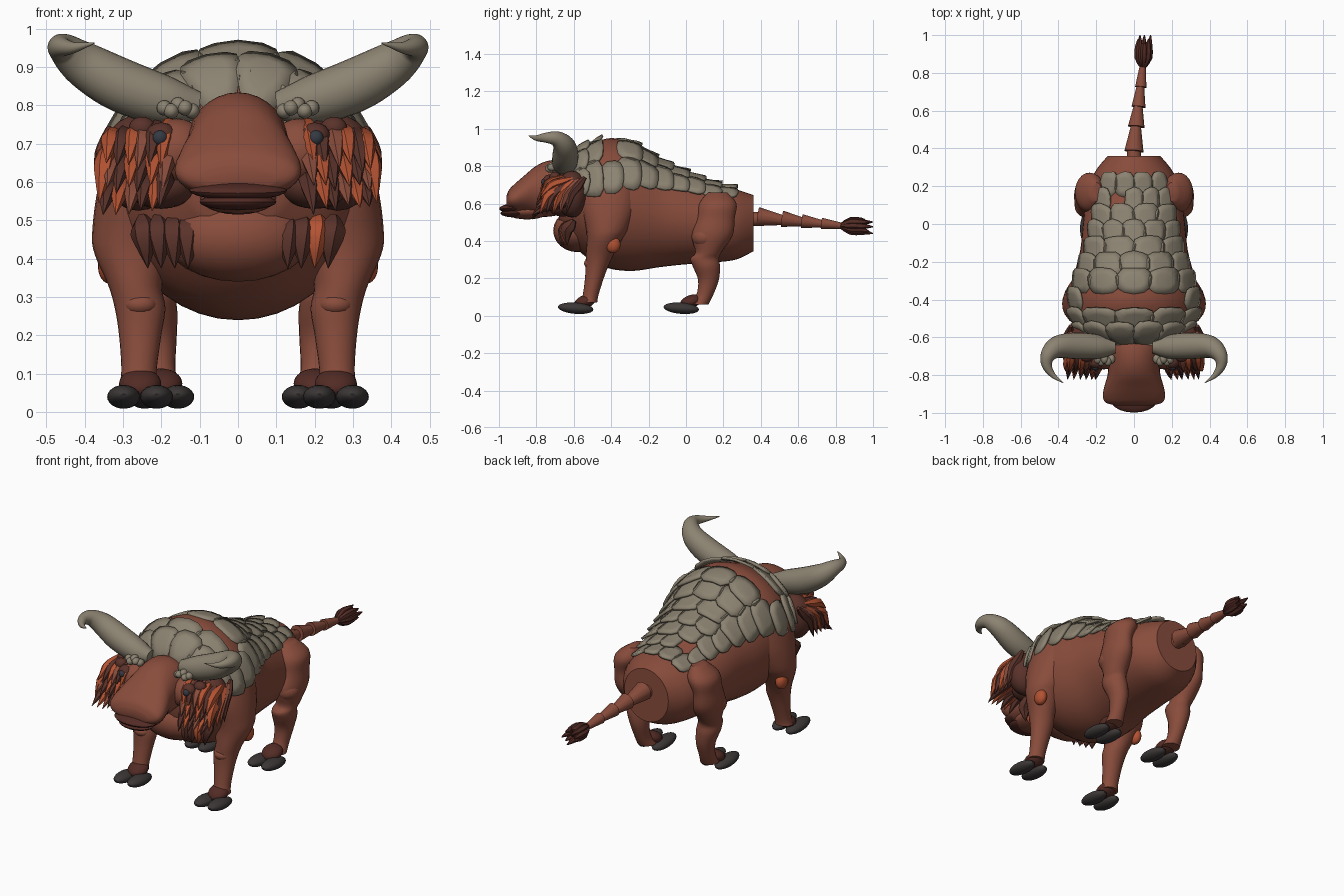
import bpy, bmesh, math, random
from mathutils import Vector, Matrix

random.seed(4)
cube = bpy.data.objects.get("Cube")
if cube:
    bpy.data.objects.remove(cube)


def material(name, rgb):
    m = bpy.data.materials.new(name)
    m.use_nodes = True
    m.diffuse_color = (*rgb, 1)
    m.node_tree.nodes["Principled BSDF"].inputs["Base Color"].default_value = (*rgb, 1)
    return m


HIDE = material("red brown hide", (.25, .073, .045))
DARK = material("dark brown hair", (.10, .032, .023))
ORANGE = material("orange hair", (.45, .085, .032))
HORN = material("grey tan horn", (.26, .225, .165))
HOOF = material("charcoal hoof", (.045, .038, .038))
EYE = material("slate eye", (.035, .042, .055))
MAROON = material("dark maroon", (.085, .024, .018))


def finish(name, bm, mat, mirror=False, angle=40):
    bmesh.ops.recalc_face_normals(bm, faces=bm.faces)
    me = bpy.data.meshes.new(name)
    bm.to_mesh(me)
    bm.free()
    ob = bpy.data.objects.new(name, me)
    bpy.context.collection.objects.link(ob)
    me.materials.append(mat)
    if mirror:
        ob.modifiers.new("Mirror", 'MIRROR').use_mirror_merge = False
    bpy.ops.object.select_all(action='DESELECT')
    ob.select_set(True)
    bpy.context.view_layer.objects.active = ob
    bpy.ops.object.shade_smooth_by_angle(angle=math.radians(angle))
    return ob


def skin(bm, rings):
    # Bridge rings of points and cap both ends
    vs = [[bm.verts.new(p) for p in r] for r in rings]
    n = len(vs[0])
    for a, b in zip(vs, vs[1:]):
        for i in range(n):
            bm.faces.new((a[i], a[(i + 1) % n], b[(i + 1) % n], b[i]))
    bm.faces.new(vs[0])
    bm.faces.new(vs[-1])


def spline(rows, i, t):
    # Catmull-Rom between row i and row i + 1
    p = [Vector(rows[max(0, min(len(rows) - 1, i + k))]) for k in (-1, 0, 1, 2)]
    return .5 * (2 * p[1] + (p[2] - p[0]) * t + (2 * p[0] - 5 * p[1] + 4 * p[2] - p[3]) * t * t
                 + (3 * p[1] - p[0] - 3 * p[2] + p[3]) * t ** 3)


def refine(rows, steps=4):
    out = [spline(rows, i, k / steps) for i in range(len(rows) - 1) for k in range(steps)]
    return out + [Vector(rows[-1])]


def loft(name, rows, axis, mat, mirror=False, sides=32):
    # Elliptical sections: (position on axis, x, other coordinate, x radius, other radius)
    bm, rings = bmesh.new(), []
    for a, cx, co, rx, ro in refine(rows):
        ring = []
        for k in range(sides):
            q = math.tau * k / sides
            x, o = cx + rx * math.sin(q), co + ro * math.cos(q)
            ring.append((x, a, o) if axis == 'y' else (x, o, a))
        rings.append(ring)
    skin(bm, rings)
    return finish(name, bm, mat, mirror)


def tube(bm, path, radii, sides=8, steps=3):
    rows = refine([(*p, r) for p, r in zip(path, radii)], steps) if steps > 1 else \
        [Vector((*p, r)) for p, r in zip(path, radii)]
    pts, rings, u = [r.xyz for r in rows], [], None
    for i, row in enumerate(rows):
        d = (pts[min(i + 1, len(pts) - 1)] - pts[max(i - 1, 0)]).normalized()
        u = (u - d * u.dot(d)).normalized() if u else d.orthogonal().normalized()
        v = d.cross(u)
        rings.append([pts[i] + max(row.w, .001) * (u * math.cos(q) + v * math.sin(q))
                      for q in (math.tau * k / sides for k in range(sides))])
    skin(bm, rings)


def blob(bm, c, r, tilt=0):
    m = Matrix.Translation(c) @ Matrix.Rotation(tilt, 4, 'X') @ Matrix.Diagonal((*r, 1))
    bmesh.ops.create_uvsphere(bm, u_segments=20, v_segments=12, radius=1, matrix=m)


def blobs(name, items, mat, mirror=False):
    bm = bmesh.new()
    for it in items:
        blob(bm, *it)
    return finish(name, bm, mat, mirror)


# Barrel body with a high shoulder hump and a flat rump
BODY = [(-.68, 0, .61, .13, .12), (-.6, 0, .625, .26, .25), (-.5, 0, .605, .325, .315),
        (-.4, 0, .6, .34, .35), (-.28, 0, .58, .32, .34), (-.14, 0, .545, .285, .285),
        (0, 0, .52, .27, .245), (.15, 0, .495, .25, .21), (.27, 0, .488, .21, .187),
        (.36, 0, .495, .14, .15)]
loft("body", BODY, 'y', HIDE, sides=40)
blobs("chest", [((0, -.58, .455), (.19, .13, .115))], HIDE)


def on_back(y, q, lift):
    y = max(-.67, min(.35, y))
    i = max(k for k in range(len(BODY) - 1) if BODY[k][0] <= y)
    t = (y - BODY[i][0]) / (BODY[i + 1][0] - BODY[i][0])
    _, _, zc, rx, rz = spline(BODY, i, t)
    return Vector(((rx + lift) * math.sin(q), y, zc + (rz + lift) * math.cos(q)))


# Overlapping armour plates laid over the back
bm = bmesh.new()


def plate(y, q, length, width):
    rings = []
    for f in (.5, 1):
        ring = []
        for k in range(14):
            a = math.tau * k / 14
            c, s = math.cos(a), math.sin(a)
            wob = f * random.uniform(.93, 1.07)
            dy = wob * length * math.copysign(abs(c) ** .8, c)
            dq = wob * width * math.copysign(abs(s) ** .7, s)
            lift = .010 + .014 * dy / length
            ring.append(bm.verts.new(on_back(y + dy, q + dq, lift)))
        rings.append(ring)
    bm.faces.new(rings[0])
    for k in range(14):
        j = (k + 1) % 14
        bm.faces.new((rings[0][k], rings[1][k], rings[1][j], rings[0][j]))


ROWS = [.21, .125, .04, -.045, -.13, -.215, -.3, -.4, -.51, -.585]
for r, y in enumerate(ROWS):
    reach = math.radians(46 + 38 * max(0, min(1, (.2 - y) / .65)) ** 1.3)
    n = 4 + r % 2 + (1 if y < -.25 else 0)
    for k in range(n):
        q = reach * ((2 * k + 1) / n - 1)
        bare = (y == -.4 and abs(q) < .8) or (r == 6 and .6 < abs(q) < 1) or (r == 1 and k == 1)
        if not bare:
            plate(y, q, .068, reach / n * 1.12)
plates = finish("back_plates", bm, HORN, angle=50)
sol = plates.modifiers.new("Thickness", 'SOLIDIFY')
sol.thickness, sol.offset = .014, 0

# Legs
loft("front_leg", [(.07, .26, -.52, .05, .045), (.11, .258, -.51, .046, .042), (.2, .255, -.49, .055, .05),
                   (.27, .255, -.475, .066, .062), (.33, .268, -.46, .07, .075), (.41, .275, -.435, .098, .095),
                   (.47, .275, -.42, .105, .115), (.6, .262, -.41, .1, .145), (.75, .24, -.4, .075, .12),
                   (.8, .22, -.4, .02, .04)], 'z', HIDE, True, 24)
loft("hind_leg", [(.06, .2, .07, .05, .05), (.11, .205, .1, .042, .045), (.19, .21, .12, .05, .055),
                  (.26, .22, .11, .062, .072), (.305, .225, .1, .06, .077), (.34, .235, .12, .06, .07),
                  (.43, .245, .14, .072, .11), (.52, .25, .16, .062, .1), (.6, .23, .17, .075, .1),
                  (.66, .2, .17, .03, .05)], 'z', HIDE, True, 24)
blobs("knee_caps", [((.255, -.505, .28), (.045, .04, .03)), ((.245, .1, .42), (.07, .07, .06))], HIDE, True)
blobs("elbow_patch", [((.335, -.39, .38), (.03, .04, .045))], ORANGE, True)

# Cloven hooves below dark ankles
for name, x, y in (("front", .255, -.59), ("hind", .2, -.025)):
    blobs(name + "_hooves", [((x + s * .043, y, .04), (.043, .095, .03), -.08) for s in (-1, 1)], HOOF, True)
    blobs(name + "_ankle", [((x, y + .05, .075), (.055, .06, .035), .35)], MAROON, True)

# Head, lips and face
loft("head", [(-.58, 0, .7, .1, .1), (-.65, 0, .69, .135, .14), (-.73, 0, .68, .135, .15),
              (-.8, 0, .667, .14, .135), (-.86, 0, .648, .157, .105), (-.91, 0, .63, .165, .08),
              (-.945, 0, .62, .15, .055), (-.96, 0, .61, .1, .03)], 'y', HIDE)
blobs("jaw", [((0, -.85, .56), (.1, .12, .045))], HIDE)
blobs("upper_lip", [((0, -.925, .578), (.128, .074, .024), .1)], MAROON)
blobs("lower_lip", [((0, -.92, .548), (.1, .072, .022))], MAROON)
blobs("nostrils", [((.125, -.932, .645), (.022, .012, .006))], MAROON, True)
blobs("cheeks", [((.16, -.69, .68), (.085, .08, .085))], HIDE, True)
blobs("eye_sockets", [((.2, -.73, .72), (.04, .035, .035)), ((.25, -.7, .74), (.035, .03, .03))], DARK, True)
blobs("eyes", [((.203, -.757, .715), (.02, .018, .02))], EYE, True)

# Curling horns with knobbly bases
bm = bmesh.new()
tube(bm, [(.1, -.65, .8), (.18, -.65, .81), (.3, -.645, .85), (.4, -.65, .905), (.452, -.69, .945),
          (.462, -.745, .952), (.43, -.8, .95), (.375, -.84, .962)],
     [.035, .062, .07, .06, .042, .028, .015, .002], 24, 5)
finish("horns", bm, HORN, True)
blobs("horn_knobs", [((.12 + .018 * k, -.715 - .012 * (k % 2), .785 + .008 * (k % 3)), (.02, .025, .02))
                     for k in range(5)], HORN, True)

# Shaggy side mane and chest tufts, gathered by colour
blobs("mane_base", [((.26, -.61, .65), (.1, .085, .125)), ((.2, -.66, .59), (.09, .08, .06))], DARK, True)
hair = {m: bmesh.new() for m in (HIDE, DARK, ORANGE)}


def tuft(mat, root, tip, r):
    a, b = Vector(root), Vector(tip)
    mid = a.lerp(b, .55) + Vector((0, -.02, .015))
    tube(hair[mat], [a, a.lerp(mid, .5), mid, b], [r * .4, r, r, .001], 6, 2)


CYCLE = (ORANGE, DARK, HIDE, ORANGE, DARK)
for s in (-1, 1):
    for row in range(3):
        for k in range(6):
            x = .19 + .029 * k + random.uniform(-.008, .008)
            drop = .065 * row
            tip_z = .635 - .055 * row + random.uniform(-.015, .015)
            tuft(CYCLE[(k + 2 * row) % 5], (s * (x - .01), -.63 + .012 * (k - 3), .765 - drop - .006 * k),
                 (s * (x + .012), -.78 - .022 * row, tip_z), .024)
    for k in range(5):
        # Side locks sweep down past the shoulder
        tuft(CYCLE[(k + 1) % 5], (s * .335, -.54 - .03 * k, .74 - .01 * k),
             (s * .362, -.64 - .035 * k, .545), .026)
    for k in range(4):
        mat = ORANGE if s > 0 and k == 2 else DARK
        tuft(mat, (s * (.13 + .04 * k), -.6, .51), (s * (.13 + .035 * k), -.665 + .01 * k, .375), .034)
for m, name in ((HIDE, "brown_mane"), (DARK, "dark_mane"), (ORANGE, "orange_mane")):
    finish(name, hair[m], m)

# Tail of stacked cones ending in a tassel
bm = bmesh.new()
tube(bm, [(0, .33, .52), (0, .42, .515)], [.04, .036], 12, 1)
JOINTS = [.385, .515, .62, .725, .83]
for k, (a, b) in enumerate(zip(JOINTS, JOINTS[1:])):
    r = .052 - .007 * k
    tube(bm, [(.012 * k, a, .53 - .012 * k), (.012 * (k + 1), b + .025, .508 - .01 * k)], [r, r * .45], 12, 1)
finish("tail", bm, HIDE)
bm = bmesh.new()
for k in range(9):
    q = math.tau * k / 8
    f = .03 if k < 8 else 0
    dx, dz = f * math.cos(q), f * math.sin(q)
    tube(bm, [(.048 + dx * .3, .83, .48 + dz * .3), (.05 + dx, .88, .48 + dz),
              (.052 + dx, .94, .478 + dz), (.055 + dx * 1.1, 1 - .02 * (k % 3), .476 + dz * 1.2)],
         [.008, .018, .017, .003], 6, 2)
finish("tail_tassel", bm, MAROON)
